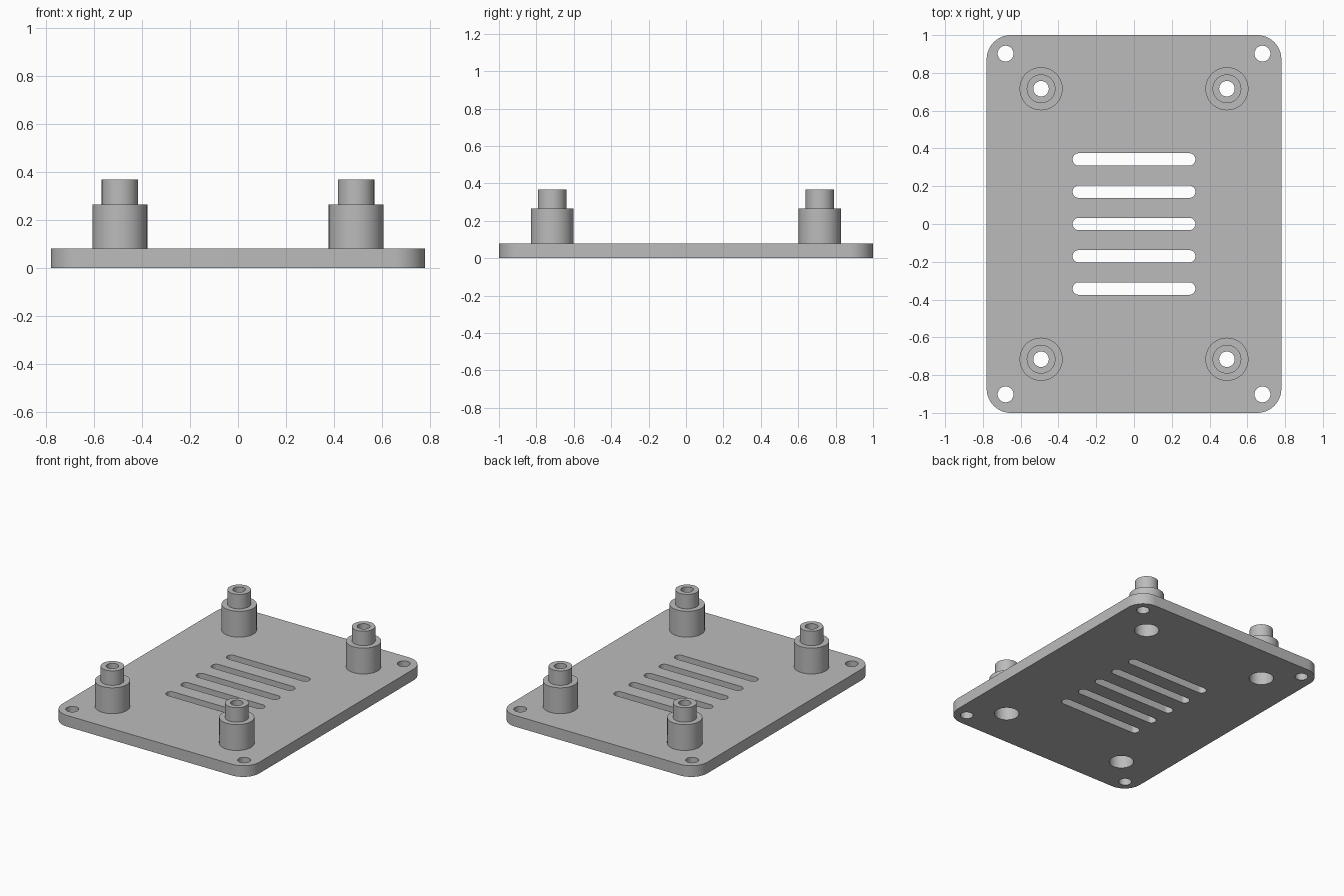
import bpy, bmesh, math

cube = bpy.data.objects.get("Cube")
if cube:
    bpy.data.objects.remove(cube, do_unlink=True)

THICK = 0.08          # plate thickness
BORE = 0.08           # radius of the wide bore under each standoff
STANDOFF_X, STANDOFF_Y = 0.492, 0.716

grey = bpy.data.materials.new("grey")
grey.use_nodes = True
grey.diffuse_color = (0.5, 0.5, 0.5, 1)
grey.node_tree.nodes["Principled BSDF"].inputs["Base Color"].default_value = (0.5, 0.5, 0.5, 1)


def rounded_rect(cx, cy, hx, hy, r, steps=16):
    """Outline of a rounded rectangle; a circle when hx = hy = r."""
    pts = []
    for q, (sx, sy) in enumerate([(1, 1), (-1, 1), (-1, -1), (1, -1)]):
        for i in range(steps + 1):
            a = (q + i / steps) * math.pi / 2
            p = (cx + sx * (hx - r) + r * math.cos(a),
                 cy + sy * (hy - r) + r * math.sin(a))
            if not pts or math.dist(p, pts[-1]) > 1e-5:
                pts.append(p)
    if math.dist(pts[0], pts[-1]) < 1e-5:
        pts.pop()
    return pts


def finish(mesh):
    """Weld, fix normals, shade smooth with sharp edges kept."""
    bm = bmesh.new()
    bm.from_mesh(mesh)
    bmesh.ops.remove_doubles(bm, verts=bm.verts, dist=1e-5)
    bmesh.ops.recalc_face_normals(bm, faces=bm.faces)
    for f in bm.faces:
        f.smooth = True
        f.material_index = 0
    bm.to_mesh(mesh)
    bm.free()
    mesh.set_sharp_from_angle(angle=math.radians(30))
    mesh.materials.clear()
    mesh.materials.append(grey)


# Base plate: outer outline, corner holes, standoff bores and vent slots
corners = [(sx, sy) for sx in (-1, 1) for sy in (-1, 1)]
outlines = [rounded_rect(0, 0, 0.78, 1, 0.128)]
for sx, sy in corners:
    outlines.append(rounded_rect(sx * 0.68, sy * 0.902, 0.042, 0.042, 0.042))
    outlines.append(rounded_rect(sx * STANDOFF_X, sy * STANDOFF_Y, BORE, BORE, BORE))
for i in range(-2, 3):
    outlines.append(rounded_rect(0, i * 0.171, 0.325, 0.033, 0.033))

curve = bpy.data.curves.new("base_plate", "CURVE")
curve.dimensions = "2D"
curve.fill_mode = "BOTH"
curve.extrude = THICK / 2
for outline in outlines:
    spline = curve.splines.new("POLY")
    spline.points.add(len(outline) - 1)
    for point, (x, y) in zip(spline.points, outline):
        point.co = (x, y, 0, 1)
    spline.use_cyclic_u = True

plate = bpy.data.objects.new("base_plate", curve)
bpy.context.collection.objects.link(plate)
plate.location.z = THICK / 2
for other in bpy.context.selected_objects:
    other.select_set(False)
plate.select_set(True)
bpy.context.view_layer.objects.active = plate
bpy.ops.object.convert(target="MESH")
finish(bpy.context.view_layer.objects.active.data)

# Stepped hollow standoff: turned profile of (radius, height)
profile = [(0.114, THICK), (0.114, 0.265), (0.076, 0.265), (0.076, 0.368),
           (0.041, 0.368), (0.041, 0.18), (BORE, 0.18), (BORE, THICK)]
bm = bmesh.new()
verts = [bm.verts.new((r, 0, z)) for r, z in profile]
edges = [bm.edges.new(pair) for pair in zip(verts, verts[1:])]
bmesh.ops.spin(bm, geom=verts + edges, cent=(0, 0, 0), axis=(0, 0, 1),
               angle=math.tau, steps=64, use_merge=True)
standoff = bpy.data.meshes.new("standoff")
bm.to_mesh(standoff)
bm.free()
finish(standoff)
# Open shell: make sure the outside faces outward
if max(standoff.polygons, key=lambda p: p.center.z).normal.z < 0:
    standoff.flip_normals()

for sx, sy in corners:
    name = ("back" if sy > 0 else "front") + ("_left" if sx > 0 else "_right") + "_standoff"
    obj = bpy.data.objects.new(name, standoff)
    obj.location = (sx * STANDOFF_X, sy * STANDOFF_Y, 0)
    bpy.context.collection.objects.link(obj)
